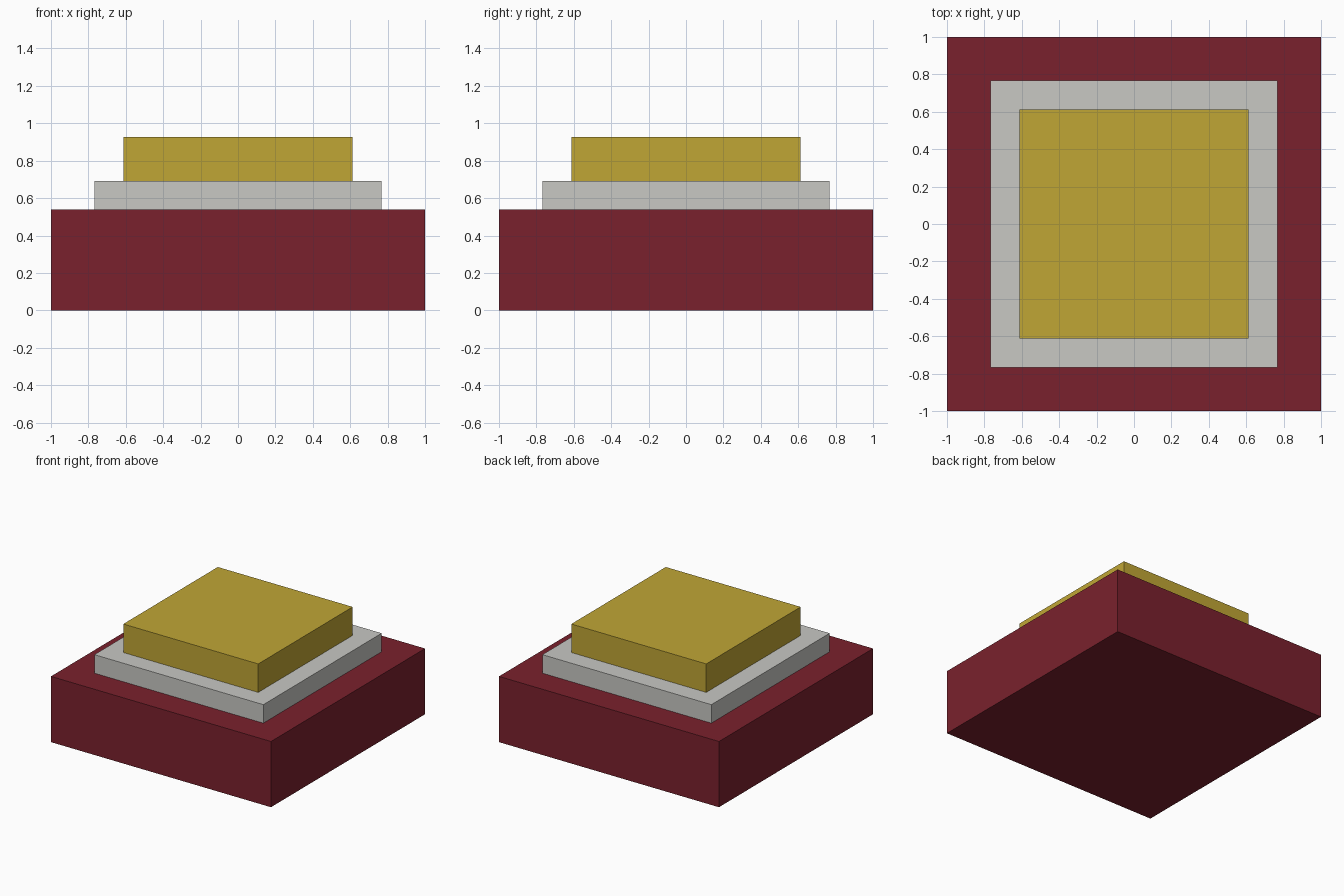
import bpy

if "Cube" in bpy.data.objects:
    bpy.data.objects.remove(bpy.data.objects["Cube"])


def srgb(r, g, b):
    """Convert 0-255 sRGB to a linear colour."""
    def lin(c):
        c /= 255
        return c / 12.92 if c <= 0.04045 else ((c + 0.055) / 1.055) ** 2.4
    return (lin(r), lin(g), lin(b), 1.0)


def slab(name, half, z0, z1, colour_name, colour):
    """Square slab centred on the z axis, from z0 to z1."""
    bpy.ops.mesh.primitive_cube_add(size=1, location=(0, 0, (z0 + z1) / 2))
    obj = bpy.context.object
    obj.name = name
    obj.scale = (2 * half, 2 * half, z1 - z0)
    bpy.ops.object.transform_apply(location=False, rotation=False, scale=True)
    mat = bpy.data.materials.new(colour_name)
    mat.diffuse_color = colour
    mat.use_nodes = True
    mat.node_tree.nodes["Principled BSDF"].inputs["Base Color"].default_value = mat.diffuse_color
    obj.data.materials.append(mat)
    return obj


# Wide base, thin middle plate, top block
slab("base", 1.0, 0.0, 0.54, "dark red", srgb(122, 33, 45))
slab("middle_plate", 0.768, 0.54, 0.692, "light grey", srgb(200, 200, 196))
slab("top_block", 0.613, 0.692, 0.926, "gold", srgb(192, 166, 53))
